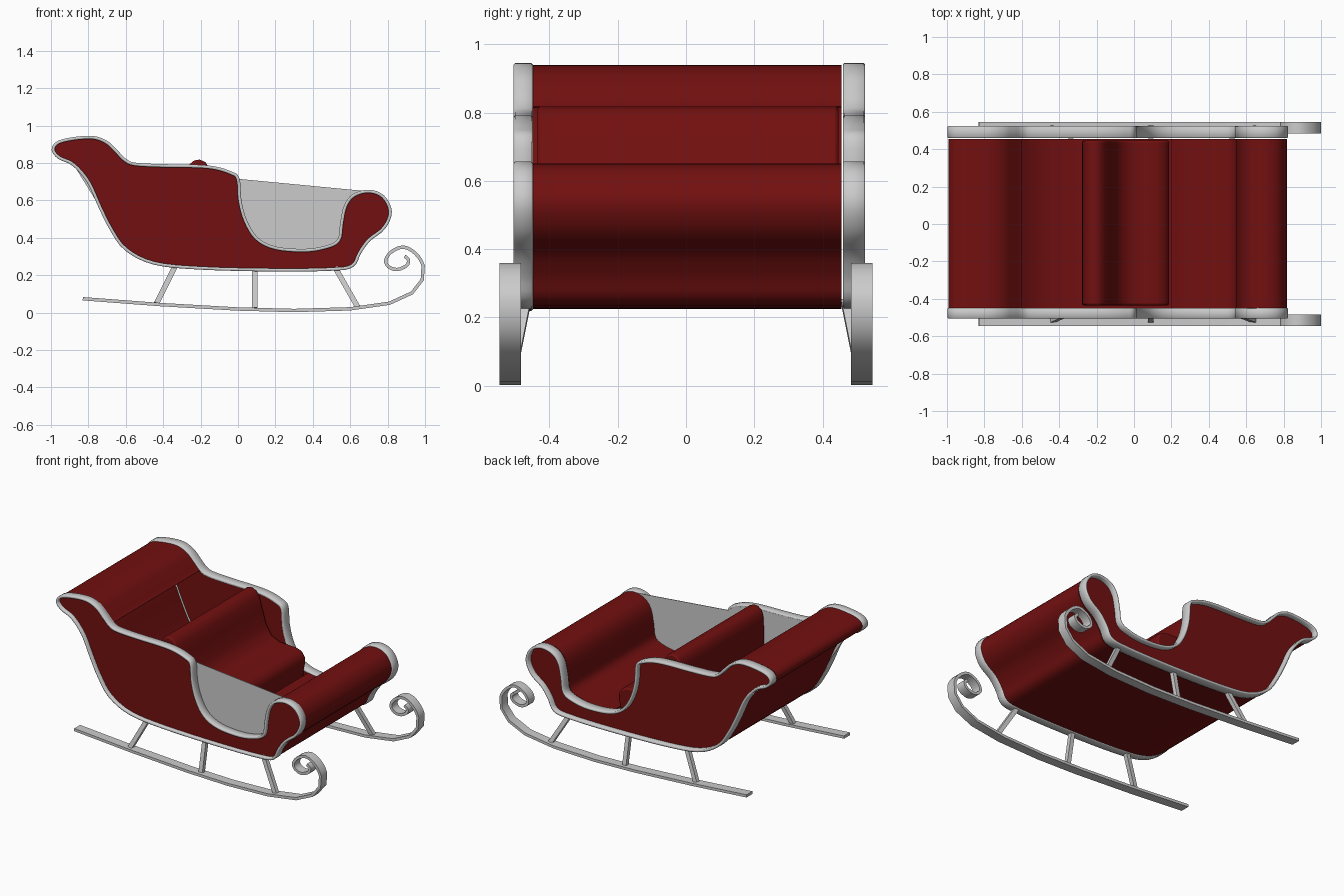
import bpy, bmesh, math
from mathutils import Vector

if "Cube" in bpy.data.objects:
    bpy.data.objects.remove(bpy.data.objects["Cube"])

red = bpy.data.materials.new("red_paint")
red.diffuse_color = (0.17, 0.005, 0.005, 1)
red.use_nodes = True
red.node_tree.nodes["Principled BSDF"].inputs["Base Color"].default_value = red.diffuse_color


def finish(name, bm, mat=None, bevel=0.0, angle=40):
    bmesh.ops.recalc_face_normals(bm, faces=bm.faces[:])
    me = bpy.data.meshes.new(name)
    bm.to_mesh(me)
    bm.free()
    ob = bpy.data.objects.new(name, me)
    bpy.context.collection.objects.link(ob)
    if mat:
        me.materials.append(mat)
    if bevel:
        m = ob.modifiers.new("Bevel", 'BEVEL')
        m.width, m.segments = bevel, 2
        m.limit_method, m.angle_limit = 'ANGLE', math.radians(60)
    bpy.ops.object.select_all(action='DESELECT')
    ob.select_set(True)
    bpy.context.view_layer.objects.active = ob
    bpy.ops.object.shade_smooth_by_angle(angle=math.radians(angle))
    return ob


def smooth(pts, n=4):
    """Closed Catmull-Rom curve through the points."""
    p = [Vector(q) for q in pts]
    out = []
    for i in range(len(p)):
        a, b, c, d = (p[(i + k) % len(p)] for k in (-1, 0, 1, 2))
        for s in range(n):
            t = s / n
            out.append(0.5 * (2 * b + (c - a) * t + (2 * a - 5 * b + 4 * c - d) * t * t
                              + (3 * b - a - 3 * c + d) * t ** 3))
    return out


def slab(name, pts, y0, y1, mat=None, bevel=0.0):
    """Closed x-z profile extruded from y0 to y1."""
    bm = bmesh.new()
    f = bm.faces.new([bm.verts.new((p[0], y0, p[1])) for p in pts])
    r = bmesh.ops.extrude_face_region(bm, geom=[f])
    bmesh.ops.translate(bm, vec=(0, y1 - y0, 0),
                        verts=[v for v in r['geom'] if isinstance(v, bmesh.types.BMVert)])
    return finish(name, bm, mat, bevel)


def ribbon(name, pts, thick, y0, y1, closed=False, chamfer=0.0, angle=40, mat=None):
    """Flat bar following an x-z path, with optional chamfered edges."""
    p = [Vector(q) for q in pts]
    n, h, c = len(p), thick / 2, chamfer
    if c:
        section = [(h, y0 + c), (h, y1 - c), (h - c, y1), (c - h, y1),
                   (-h, y1 - c), (-h, y0 + c), (c - h, y0), (h - c, y0)]
    else:
        section = [(h, y0), (h, y1), (-h, y1), (-h, y0)]
    k = len(section)
    bm = bmesh.new()
    rings = []
    for i in range(n):
        a = p[(i - 1) % n] if closed else p[max(i - 1, 0)]
        b = p[(i + 1) % n] if closed else p[min(i + 1, n - 1)]
        t = (b - a).normalized()
        rings.append([bm.verts.new((p[i].x - t.y * o, y, p[i].y + t.x * o))
                      for o, y in section])
    for i in range(n if closed else n - 1):
        A, B = rings[i], rings[(i + 1) % n]
        for j in range(k):
            bm.faces.new((A[j], A[(j + 1) % k], B[(j + 1) % k], B[j]))
    if not closed:
        bm.faces.new(rings[0])
        bm.faces.new(rings[-1][::-1])
    return finish(name, bm, mat, 0, angle)


# Profiles: back scroll, underside and front roll, then the open top rail
hull = [(-.604, .815), (-.65, .861), (-.70, .908), (-.77, .935), (-.87, .931), (-.96, .910),
        (-.988, .87), (-.955, .828), (-.88, .792), (-.80, .70), (-.74, .57), (-.68, .45),
        (-.60, .340), (-.45, .265), (-.2, .238), (.2, .228), (.5, .232), (.61, .250),
        (.65, .32), (.70, .388), (.78, .453), (.814, .54), (.775, .62), (.70, .648),
        (.62, .627), (.575, .57), (.555, .48), (.538, .385)]
rail = [(.46, .347), (.35, .332), (.2, .345), (.10, .395), (.04, .49), (.010, .60),
        (.0, .715), (-.04, .747), (-.12, .772), (-.22, .782), (-.40, .785), (-.55, .793)]
outline = smooth(hull + rail)

# Body: one thin sheet from the back scroll, under, over the front roll and along the floor
floor_end = 4 * (len(hull) + 2) + 1
ribbon("body_shell", outline[:floor_end], .006, -.45, .455, mat=red)

# Side panels with edge trim
for side, y0, y1, p0, p1 in (("right", -.505, -.449, -.482, -.456),
                             ("left", .460, .525, .463, .490)):
    slab(side + "_side_panel", outline, p0, p1, red)
    ribbon(side + "_edge_trim", outline, .017, y0, y1, True, .004, 60)

# Plain grey lining inside the right panel, bridging the opening and the back curve
slab("right_inner_lining", hull[:9] + hull[12:24] + rail[6:], -.452, -.448)

# Seat with rounded backrest and cushion
seat = [(-.275, .245), (-.278, .5), (-.275, .74), (-.262, .79), (-.235, .813), (-.205, .818),
        (-.175, .805), (-.15, .77), (-.13, .70), (-.10, .60), (-.06, .535), (0, .508),
        (.06, .505), (.12, .503), (.165, .487), (.188, .45), (.188, .41), (.178, .37), (.17, .235)]
slab("seat", seat, -.435, .447, red, .01)

# Runners with curled fronts, and struts
runner = [(-.83, .074), (-.42, .043), (0, .019), (.3, .011), (.6, .020), (.81, .050),
          (.93, .105), (.985, .175), (.99, .25), (.95, .315), (.885, .35), (.82, .325),
          (.79, .28), (.805, .245), (.85, .230), (.90, .25), (.912, .28), (.89, .30)]
runner = runner[:8] + smooth(runner[7:] + [(.865, .295)], 3)[3:-5]
struts = [((-.335, .25), (-.435, .05)), ((.09, .235), (.09, .025)), ((.52, .24), (.64, .03))]
for side, s in (("right", -1), ("left", 1)):
    ribbon(side + "_runner", runner, .018, s * .515 - .031, s * .515 + .031, angle=50)
    for i, (a, b) in enumerate(struts):
        top, bot = Vector((a[0], s * .470, a[1])), Vector((b[0], s * .512, b[1]))
        d = bot - top
        z = d.normalized()
        x = Vector((0, 1, 0)).cross(z).normalized()
        y = z.cross(x)
        bm = bmesh.new()
        bmesh.ops.create_cube(bm, size=1)
        bmesh.ops.scale(bm, vec=(.028, .028, d.length), verts=bm.verts)
        for v in bm.verts:
            v.co = (top + bot) / 2 + x * v.co.x + y * v.co.y + z * v.co.z
        finish(f"{side}_strut_{i + 1}", bm)
